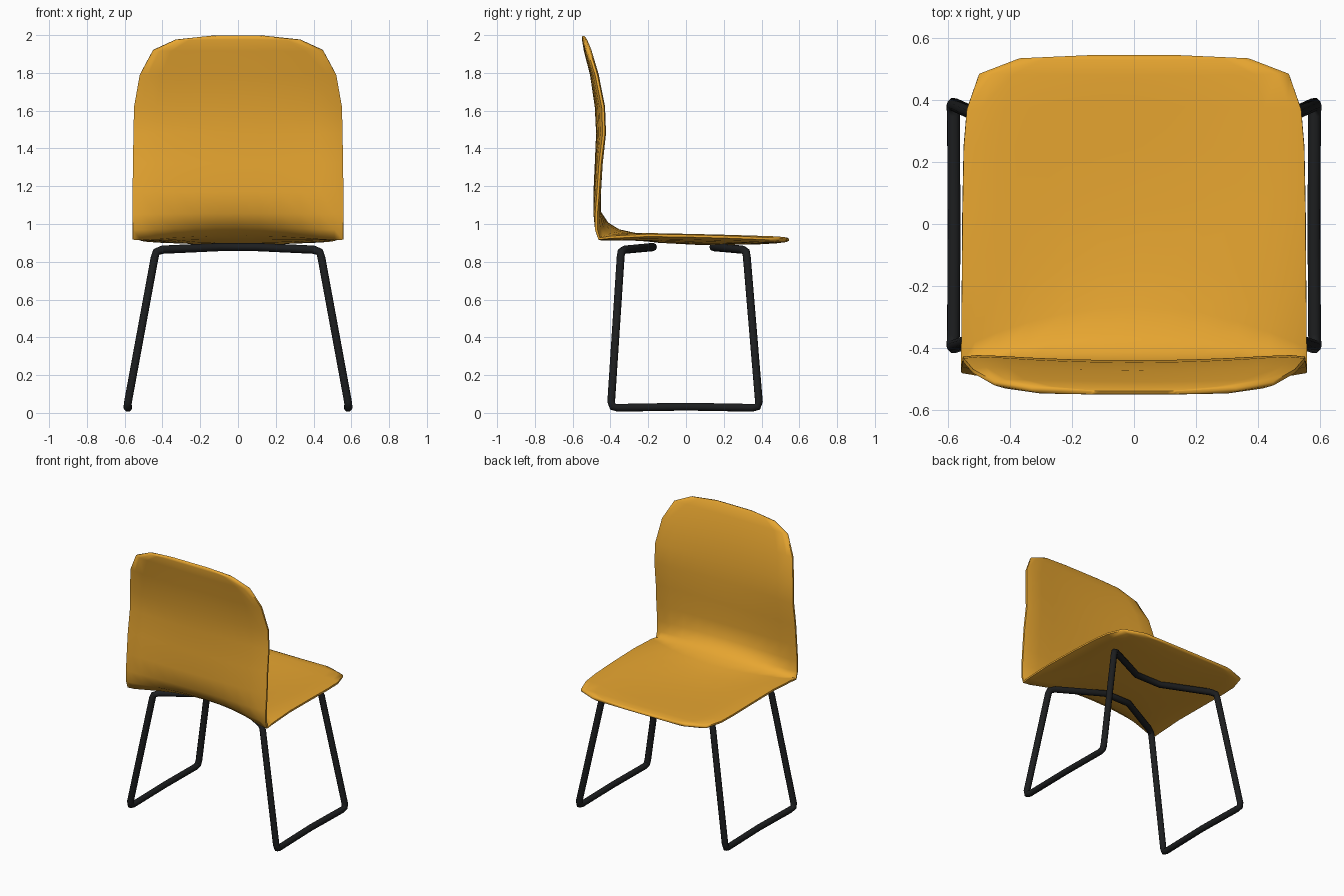
import bpy

if "Cube" in bpy.data.objects:
    bpy.data.objects.remove(bpy.data.objects["Cube"])


def material(name, rgb):
    m = bpy.data.materials.new(name)
    m.diffuse_color = (*rgb, 1)
    m.use_nodes = True
    m.node_tree.nodes["Principled BSDF"].inputs["Base Color"].default_value = m.diffuse_color
    return m


def finish(obj, angle):
    bpy.ops.object.select_all(action='DESELECT')
    obj.select_set(True)
    bpy.context.view_layer.objects.active = obj
    bpy.ops.object.convert(target='MESH')
    bpy.ops.object.shade_smooth_by_angle(angle=angle)


# Seat shell: rows of (half width, centre y, centre z, side y, side z)
rows = [
    (.14, -.545, 1.995, -.545, 1.995),
    (.33, -.54, 1.98, -.535, 1.975),
    (.45, -.525, 1.92, -.515, 1.92),
    (.52, -.49, 1.79, -.475, 1.79),
    (.55, -.465, 1.62, -.44, 1.62),
    (.553, -.458, 1.48, -.435, 1.48),
    (.556, -.465, 1.32, -.455, 1.32),
    (.558, -.472, 1.17, -.465, 1.17),
    (.558, -.467, 1.06, -.475, 1.05),
    (.558, -.425, .995, -.475, .97),
    (.558, -.36, .955, -.46, .922),
    (.558, -.27, .935, -.40, .93),
    (.556, -.14, .918, -.20, .94),
    (.554, .05, .908, .05, .936),
    (.55, .25, .908, .25, .93),
    (.54, .38, .91, .37, .925),
    (.50, .48, .914, .485, .92),
    (.37, .53, .916, .535, .917),
    (.15, .545, .916, .545, .916),
]
half = [.2, .4, .6, .78, .92, 1]
cols = [-u for u in reversed(half)] + [0] + half
verts, weights = [], []
for r, (hw, yc, zc, ys, zs) in enumerate(rows):
    end = min(r, len(rows) - 1 - r)
    for u in cols:
        t = u * u
        verts.append((hw * u, yc + (ys - yc) * t, zc + (zs - zc) * t))
        across = {1: .35, .92: .85}.get(abs(u), 1)
        weights.append(min(across, (.3, .65, .9)[end] if end < 3 else 1))
n = len(cols)
faces = [(r * n + c, r * n + c + 1, (r + 1) * n + c + 1, (r + 1) * n + c)
         for r in range(len(rows) - 1) for c in range(n - 1)]
mesh = bpy.data.meshes.new("seat_shell")
mesh.from_pydata(verts, [], faces)
mesh.materials.append(material("orange_shell", (.80, .38, .03)))
shell = bpy.data.objects.new("seat_shell", mesh)
bpy.context.collection.objects.link(shell)

# Thin rim through a weighted solidify
group = shell.vertex_groups.new(name="thickness")
for i, w in enumerate(weights):
    group.add([i], w, 'REPLACE')
solid = shell.modifiers.new("solidify", 'SOLIDIFY')
solid.thickness = .036
solid.offset = 0
solid.vertex_group = "thickness"
finish(shell, 1.2)

# Sled frame: one closed tube, right side listed and mirrored to the left
right = [
    (.10, -.175, .878), (.40, -.325, .864), (.432, -.342, .852), (.441, -.346, .825),
    (.582, -.396, .06), (.585, -.388, .033), (.583, -.36, .027), (.581, 0, .033),
    (.583, .35, .027), (.585, .378, .033), (.582, .386, .06),
    (.441, .322, .825), (.432, .318, .852), (.40, .30, .864), (.10, .145, .878),
]
path = right + [(-x, y, z) for x, y, z in reversed(right)]
curve = bpy.data.curves.new("sled_frame", 'CURVE')
curve.dimensions = '3D'
curve.bevel_depth = .022
curve.bevel_resolution = 2
spline = curve.splines.new('POLY')
spline.points.add(len(path) - 1)
for p, co in zip(spline.points, path):
    p.co = (*co, 1)
spline.use_cyclic_u = True
curve.materials.append(material("black_metal", (.012, .013, .014)))
frame = bpy.data.objects.new("sled_frame", curve)
bpy.context.collection.objects.link(frame)
finish(frame, .9)
